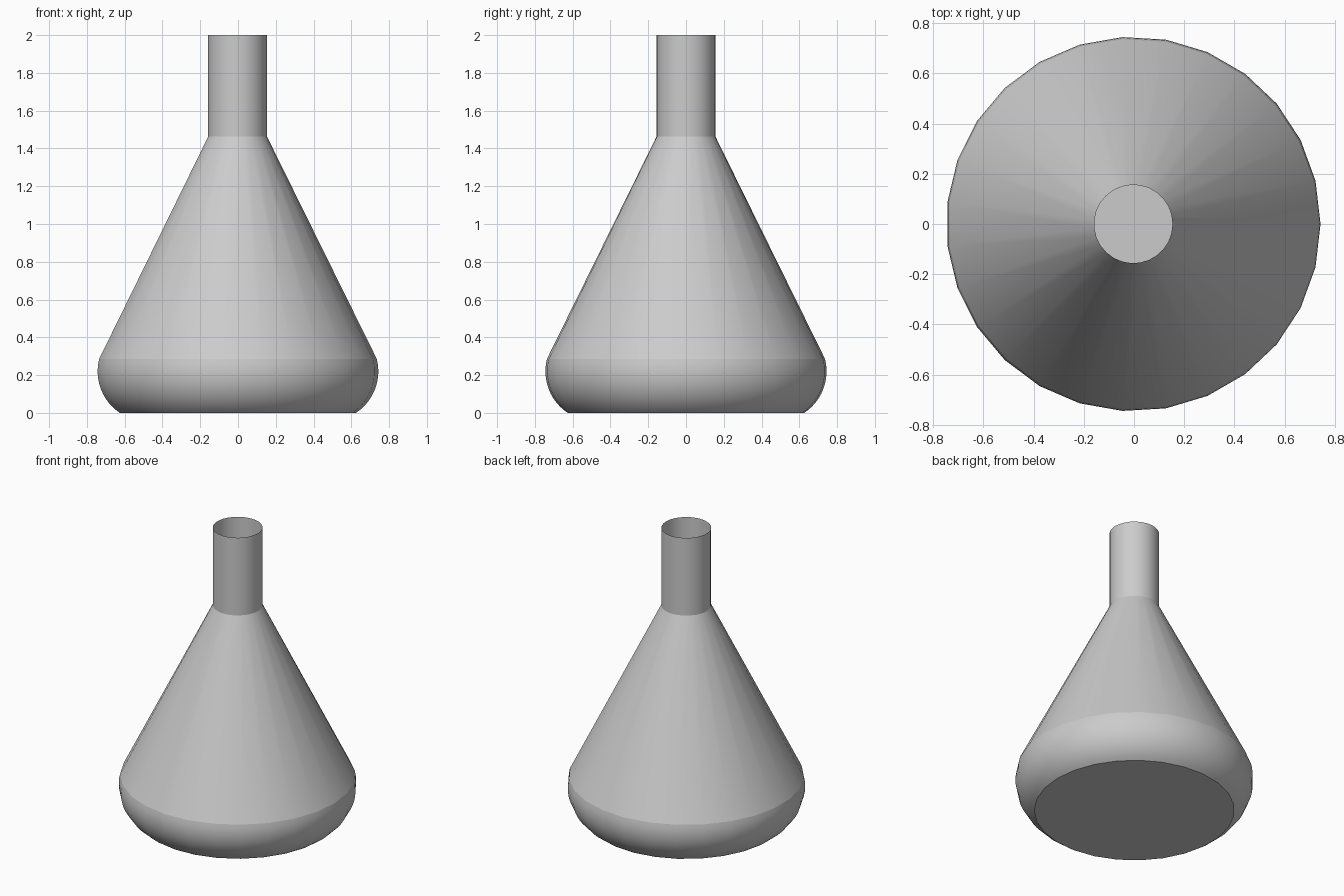
import bpy, bmesh
from math import cos, sin, radians, tau

if "Cube" in bpy.data.objects:
    bpy.data.objects.remove(bpy.data.objects["Cube"])

SIDES = 27
X_OFF = -0.0026  # odd side count: shift so the bounds are centred


def revolve(name, profile, cap_bottom=False):
    """Lathe an open (radius, z) profile around the z axis."""
    bm = bmesh.new()
    rings = [[bm.verts.new((X_OFF + r * cos(tau * i / SIDES), r * sin(tau * i / SIDES), z))
              for i in range(SIDES)] for r, z in profile]
    for lo, hi in zip(rings, rings[1:]):
        for i in range(SIDES):
            j = (i + 1) % SIDES
            bm.faces.new((lo[i], lo[j], hi[j], hi[i])).smooth = True
    if cap_bottom:
        bm.faces.new(rings[0][::-1])
        for e in bm.edges:
            if any(len(f.verts) > 4 for f in e.link_faces):
                e.smooth = False
    mesh = bpy.data.meshes.new(name)
    bm.to_mesh(mesh)
    bm.free()
    obj = bpy.data.objects.new(name, mesh)
    bpy.context.collection.objects.link(obj)
    return obj


# Rounded base: circular arc bulging to its widest at z = 0.22
R, CR, CZ = 0.264, 0.4815, 0.22
A0, A1, N = radians(-56.44), radians(14.6), 12
arc = [(CR + R * cos(A0 + (A1 - A0) * k / N), CZ + R * sin(A0 + (A1 - A0) * k / N))
       for k in range(N + 1)]
revolve("flask_base", arc, cap_bottom=True)

# Conical body
revolve("flask_cone", [arc[-1], (0.156, 1.463)])

# Open neck tube
revolve("flask_neck", [(0.156, 1.463), (0.156, 2.0)])
